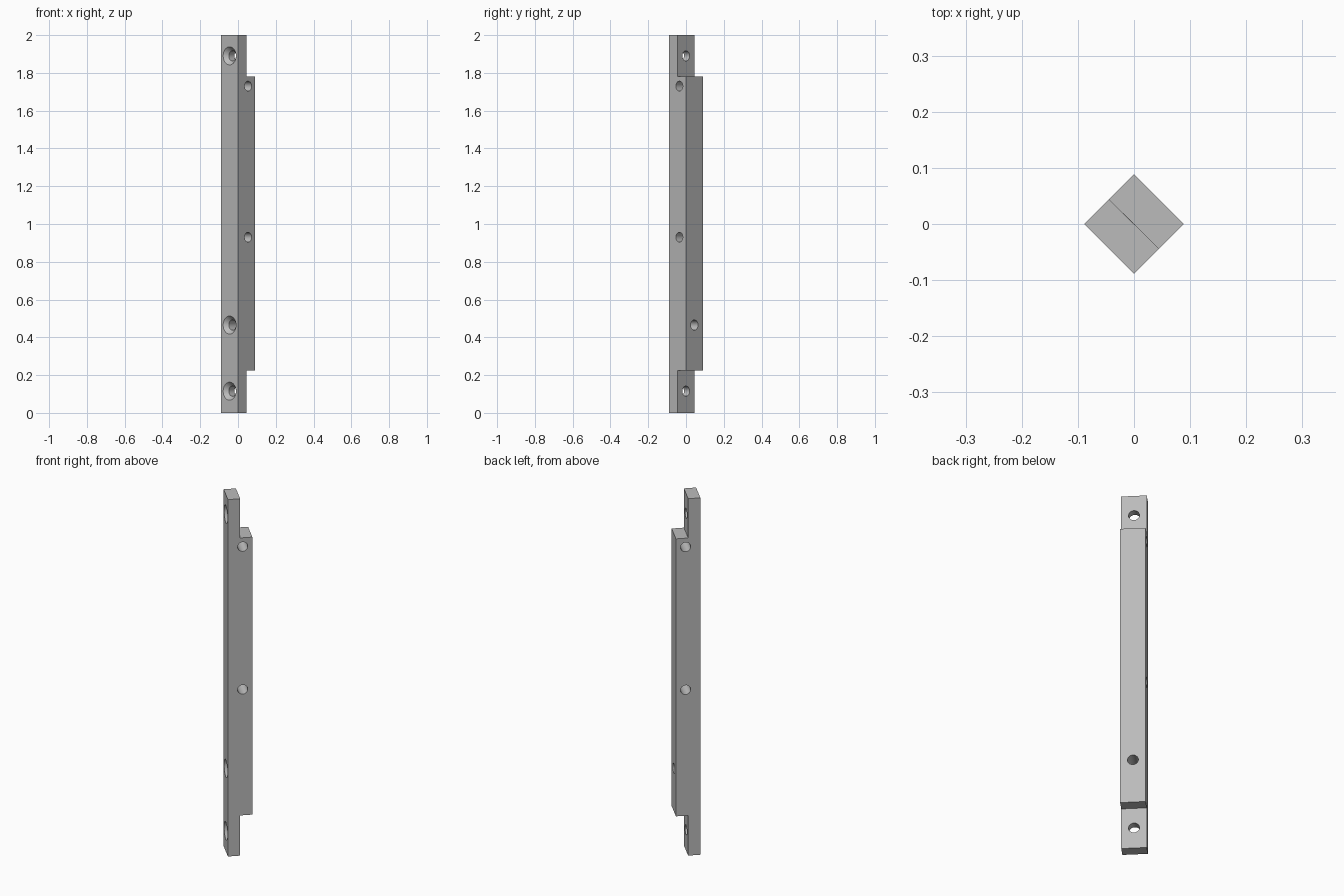
import bpy, bmesh, math
from mathutils import Matrix

if "Cube" in bpy.data.objects:
    bpy.data.objects.remove(bpy.data.objects["Cube"])

HALF = 0.063            # half the side of the square bar
STEP_LOW, STEP_HIGH = 0.225, 1.78
HOLE_R, SINK_R, SIDE_R = 0.027, 0.048, 0.026
TURN = Matrix.Rotation(math.radians(45), 4, "Z")

metal = bpy.data.materials.new("plain grey")
metal.use_nodes = True
grey = (0.5, 0.5, 0.5, 1)
metal.diffuse_color = grey
metal.node_tree.nodes["Principled BSDF"].inputs["Base Color"].default_value = grey


def finish(name, bm):
    bmesh.ops.recalc_face_normals(bm, faces=bm.faces)
    bm.transform(TURN)
    mesh = bpy.data.meshes.new(name)
    bm.to_mesh(mesh)
    bm.free()
    mesh.materials.append(metal)
    obj = bpy.data.objects.new(name, mesh)
    bpy.context.collection.objects.link(obj)
    return obj


def lathe(name, profile, matrix, sides=40):
    """Closed solid from (radius, height) rings around its own z axis."""
    bm = bmesh.new()
    rings = []
    for r, h in profile:
        rings.append([bm.verts.new((r * math.cos(i * math.tau / sides),
                                    r * math.sin(i * math.tau / sides), h))
                      for i in range(sides)])
    for a, b in zip(rings, rings[1:]):
        for i in range(sides):
            j = (i + 1) % sides
            bm.faces.new((a[i], a[j], b[j], b[i]))
    bm.faces.new(rings[0])
    bm.faces.new(rings[-1])
    bm.transform(matrix)
    return finish(name, bm)


# Bar with both ends cut back to half thickness
outline = [(-HALF, 0), (0, 0), (0, STEP_LOW), (HALF, STEP_LOW),
           (HALF, STEP_HIGH), (0, STEP_HIGH), (0, 2), (-HALF, 2)]
bm = bmesh.new()
face = bm.faces.new([bm.verts.new((x, -HALF, z)) for x, z in outline])
side = bmesh.ops.extrude_face_region(bm, geom=[face])["geom"]
bmesh.ops.translate(bm, vec=(0, 2 * HALF, 0),
                    verts=[v for v in side if isinstance(v, bmesh.types.BMVert)])
bar = finish("stepped_bar", bm)

# Countersunk screw holes through the thickness
cutters = []
flare = 0.01
sink = [(SINK_R + flare, -HALF - flare), (HOLE_R, -HALF + SINK_R - HOLE_R),
        (HOLE_R, HALF + flare)]
for z in (0.115, 0.465, 1.89):
    place = Matrix.Translation((0, 0, z)) @ Matrix.Rotation(math.pi / 2, 4, "Y")
    cutters.append(lathe("screw_hole_cutter", sink, place))

# Plain cross holes from side to side
plain = [(SIDE_R, -HALF - flare), (SIDE_R, HALF + flare)]
for z in (0.93, 1.73):
    place = Matrix.Translation((0.013, 0, z)) @ Matrix.Rotation(math.pi / 2, 4, "X")
    cutters.append(lathe("cross_hole_cutter", plain, place))

# Cut the holes and drop the cutters
bpy.ops.object.select_all(action="DESELECT")
bar.select_set(True)
bpy.context.view_layer.objects.active = bar
for cutter in cutters:
    cutter.hide_render = True
    mod = bar.modifiers.new("hole", "BOOLEAN")
    mod.operation = "DIFFERENCE"
    mod.solver = "EXACT"
    mod.object = cutter
    bpy.ops.object.modifier_apply(modifier=mod.name)
    bpy.data.objects.remove(cutter)

bpy.ops.object.shade_smooth_by_angle(angle=math.radians(30))
